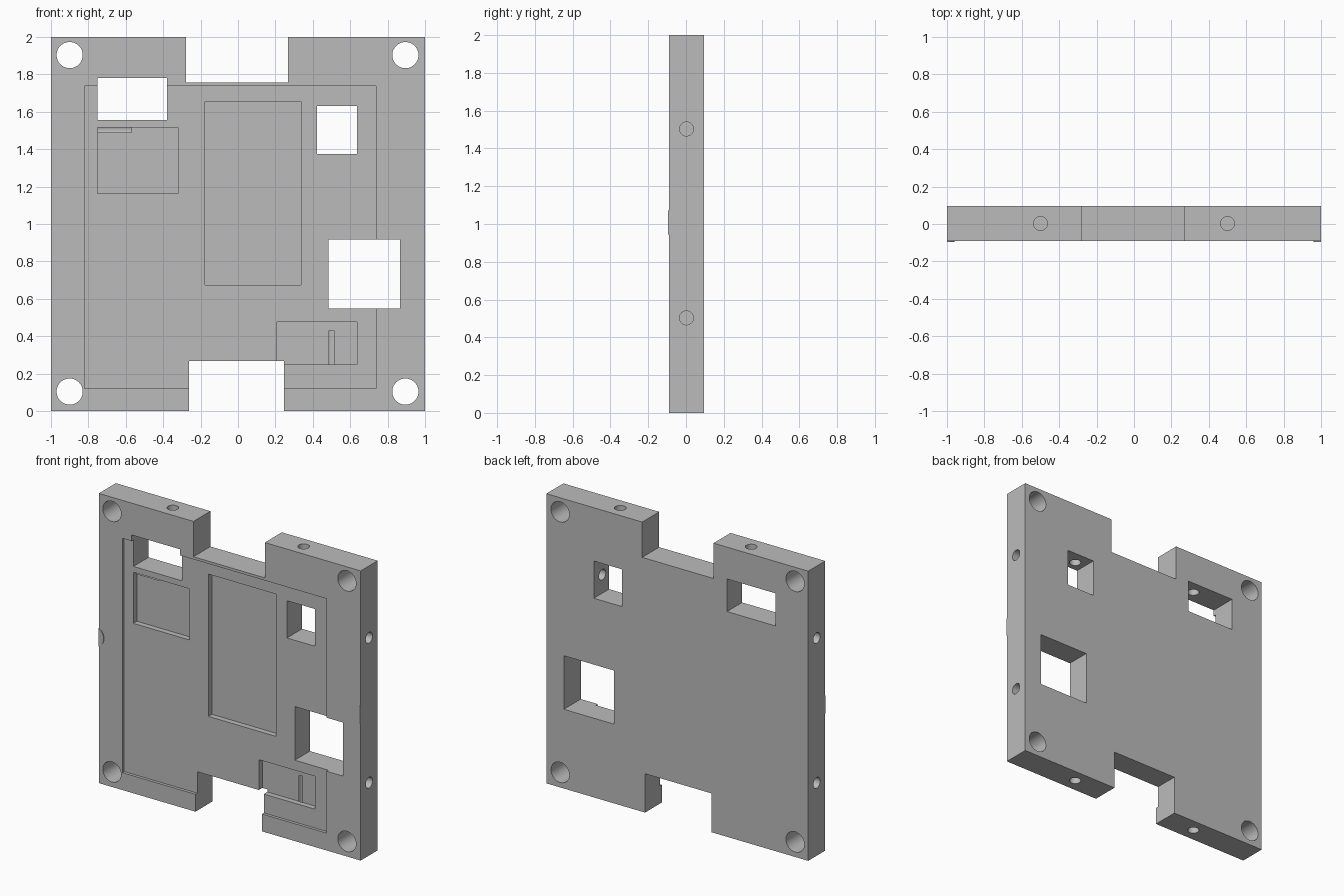
import bpy, bmesh, math
from mathutils import Vector, Matrix

if "Cube" in bpy.data.objects:
    bpy.data.objects.remove(bpy.data.objects["Cube"], do_unlink=True)

FRONT, BACK = -0.09, 0.095
MID = (FRONT + BACK) / 2
RECESS, POCKET = -0.07, -0.032      # floor depths of the two front levels
THROUGH = 0.3

grey = bpy.data.materials.new("plain_grey")
grey.use_nodes = True
grey.diffuse_color = (0.5, 0.5, 0.5, 1)
grey.node_tree.nodes["Principled BSDF"].inputs["Base Color"].default_value = (0.5, 0.5, 0.5, 1)


def make(name, bm):
    bmesh.ops.recalc_face_normals(bm, faces=bm.faces)
    mesh = bpy.data.meshes.new(name)
    bm.to_mesh(mesh)
    bm.free()
    mesh.materials.append(grey)
    obj = bpy.data.objects.new(name, mesh)
    bpy.context.collection.objects.link(obj)
    return obj


def box(name, x0, x1, y0, y1, z0, z1):
    bm = bmesh.new()
    centre = Vector((x0 + x1, y0 + y1, z0 + z1)) / 2
    size = Matrix.Diagonal((x1 - x0, y1 - y0, z1 - z0, 1))
    bmesh.ops.create_cube(bm, size=1, matrix=Matrix.Translation(centre) @ size)
    return make(name, bm)


def rod(name, centre, axis, radius, length):
    bm = bmesh.new()
    turn = Vector(axis).to_track_quat("Z", "Y").to_matrix().to_4x4()
    bmesh.ops.create_cone(bm, cap_ends=True, segments=48, radius1=radius, radius2=radius,
                          depth=length, matrix=Matrix.Translation(centre) @ turn)
    return make(name, bm)


def cut(target, cutter):
    mod = target.modifiers.new("cut", "BOOLEAN")
    mod.operation, mod.solver, mod.object = "DIFFERENCE", "EXACT", cutter
    bpy.context.view_layer.objects.active = target
    bpy.ops.object.modifier_apply(modifier=mod.name)
    bpy.data.objects.remove(cutter, do_unlink=True)


plate = box("plate", -1, 1, FRONT, BACK, 0, 2)

# Shallow front recess, then the deeper pockets: x0, x1, z0, z1, floor
for x0, x1, z0, z1, floor in [
    (-0.82, 0.738, 0.12, 1.738, RECESS),
    (-0.75, -0.32, 1.162, 1.515, POCKET),
    (-0.177, 0.338, 0.673, 1.655, POCKET),
    (0.208, 0.637, 0.25, 0.477, POCKET),
]:
    cut(plate, box("pocket_cutter", x0, x1, -THROUGH, floor, z0, z1))

# Windows and edge notches right through the plate
for x0, x1, z0, z1 in [
    (-0.75, -0.38, 1.555, 1.78),
    (0.423, 0.637, 1.375, 1.632),
    (0.483, 0.867, 0.547, 0.917),
    (-0.277, 0.268, 1.756, 2.2),
    (-0.262, 0.246, -0.2, 0.268),
]:
    cut(plate, box("window_cutter", x0, x1, -THROUGH, THROUGH, z0, z1))

# Corner mounting holes
for x in (-0.9, 0.895):
    for z in (0.104, 1.903):
        cut(plate, rod("corner_cutter", (x, 0, z), (0, 1, 0), 0.07, 1))

# Blind holes drilled into all four edges, 0.43 deep
for side in (-1, 1):
    for offset in (-0.5, 0.5):
        cut(plate, rod("edge_cutter", (side, MID, 1.003 + offset), (1, 0, 0), 0.037, 0.86))
        cut(plate, rod("edge_cutter", (offset, MID, 1 + side), (0, 0, 1), 0.037, 0.86))

# Thin rounded tabs on the front at each side edge
for side, name in ((-1, "right_tab"), (1, "left_tab")):
    bm = bmesh.new()
    half = math.acos(0.03 / 0.07)
    arc = [half * (i / 8 - 1) for i in range(17)]
    face = bm.faces.new([bm.verts.new((side * (1.03 - 0.07 * math.cos(a)), -0.095,
                                       1.008 + 0.07 * math.sin(a))) for a in arc])
    new = bmesh.ops.extrude_face_region(bm, geom=[face])["geom"]
    bmesh.ops.translate(bm, vec=(0, FRONT + 0.095, 0),
                        verts=[v for v in new if isinstance(v, bmesh.types.BMVert)])
    make(name, bm)

# Smooth hole walls, keep every edge crisp
bpy.ops.object.select_all(action="DESELECT")
plate.select_set(True)
bpy.context.view_layer.objects.active = plate
bpy.ops.object.shade_smooth_by_angle(angle=math.radians(30))
